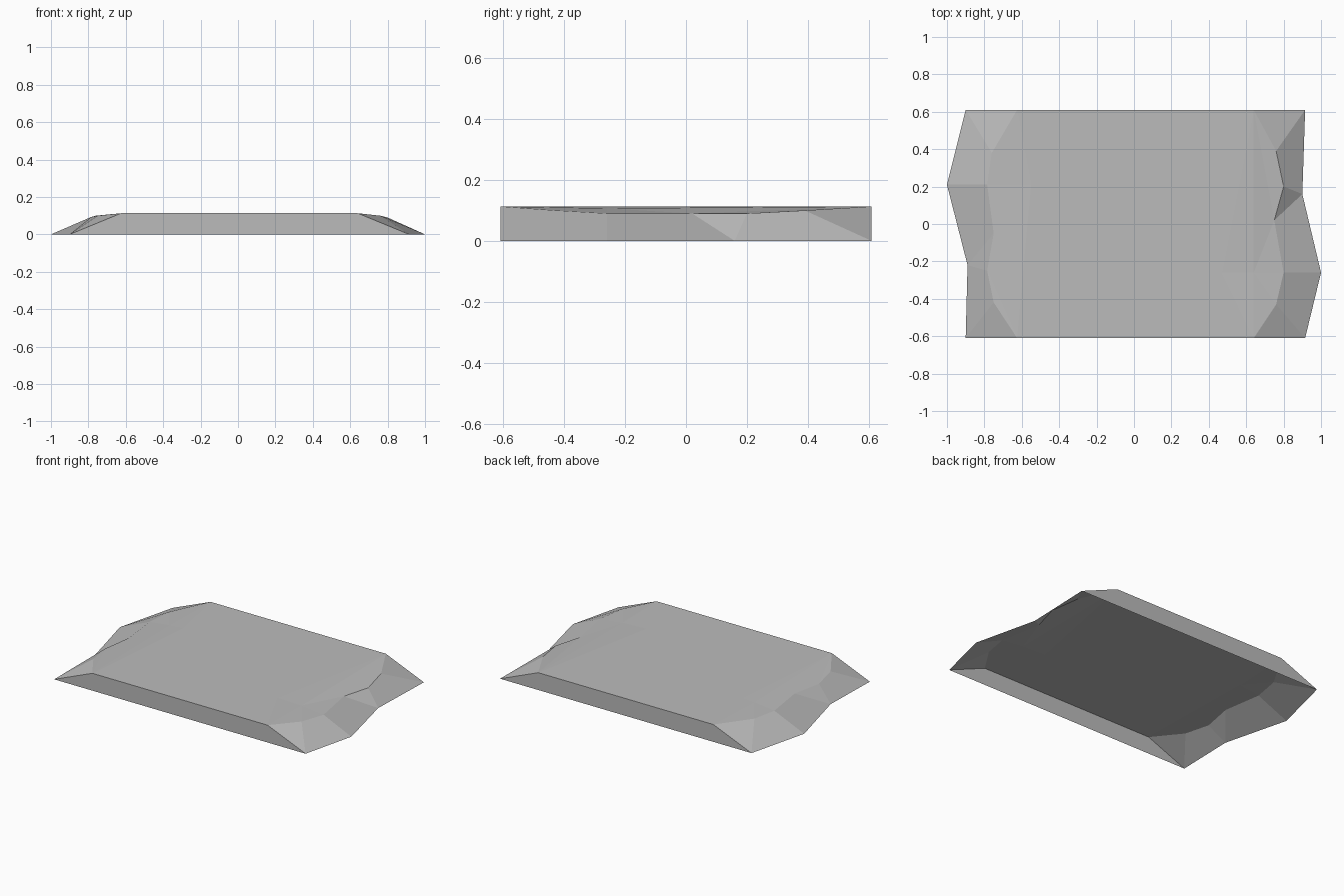
import bpy
import bmesh

default_cube = bpy.data.objects.get("Cube")
if default_cube:
    bpy.data.objects.remove(default_cube, do_unlink=True)

HALF_DEPTH = 0.61
TOP = 0.113

# Plain grey material
grey = bpy.data.materials.new("stone_grey")
grey.use_nodes = True
colour = (0.5, 0.5, 0.5, 1.0)
grey.diffuse_color = colour
grey.node_tree.nodes["Principled BSDF"].inputs["Base Color"].default_value = colour

bm = bmesh.new()


def add_points(points):
    return [bm.verts.new(point) for point in points]


def add_end(foot_points, shoulder_points, top_corner, dent, crest):
    """Chipped sloping end: foot outline, shoulder line and shallow dent.
    Returns the first foot, last foot and the top edge of the end."""
    foot = add_points(foot_points)
    shoulder = add_points(shoulder_points)
    first, last = add_points((top_corner, (top_corner[0], -top_corner[1], TOP)))
    hollow, peak = add_points((dent, crest))

    # Steep broken faces between foot and shoulder
    s, f = shoulder, foot
    for face in (
        (first, f[0], s[0]),
        (s[0], f[0], f[1], s[1]),
        (s[1], f[1], f[2], s[2]),
        (s[2], f[2], s[3]),
        (s[3], f[2], f[3], s[4]),
        (s[4], f[3], last),
    ):
        bm.faces.new(face)

    # Gentle worn faces between shoulder and top
    rim = [first] + shoulder + [last]
    fan_end = 4
    for a, b in zip(rim[:fan_end], rim[1:fan_end]):
        bm.faces.new((hollow, a, b))
    for a, b in zip(rim[fan_end - 1:-1], rim[fan_end:]):
        bm.faces.new((last, a, b)) if b is not last else None
    bm.faces.new((hollow, rim[fan_end - 1], last))
    bm.faces.new((first, hollow, peak))
    bm.faces.new((peak, hollow, last))
    return foot[0], foot[-1], [first, peak, last]


# Left end, listed front to back
left = add_end(
    [(0.915, -HALF_DEPTH, 0), (1, -0.26, 0), (0.9, 0.16, 0), (0.915, HALF_DEPTH, 0)],
    [(0.76, -0.43, 0.1), (0.8, -0.26, 0.09), (0.75, 0.02, 0.09),
     (0.8, 0.2, 0.09), (0.76, 0.39, 0.1)],
    (0.64, -HALF_DEPTH, TOP), (0.64, -0.26, 0.107), (0.47, -0.26, TOP))

# Right end, listed back to front
right = add_end(
    [(-0.9, HALF_DEPTH, 0), (-1, 0.21, 0), (-0.89, -0.22, 0), (-0.9, -HALF_DEPTH, 0)],
    [(-0.76, 0.38, 0.1), (-0.785, 0.21, 0.093), (-0.75, -0.05, 0.097),
     (-0.785, -0.25, 0.093), (-0.75, -0.42, 0.1)],
    (-0.625, HALF_DEPTH, TOP), (-0.64, 0.21, 0.109), (-0.55, 0.21, TOP))

# Flat top and the upright front and back walls; the underside is open
bm.faces.new(left[2] + right[2])
bm.faces.new((right[1], left[0], left[2][0], right[2][-1]))
bm.faces.new((left[1], right[0], right[2][0], left[2][-1]))

bmesh.ops.recalc_face_normals(bm, faces=bm.faces)
bm.normal_update()
top_face = max(bm.faces, key=lambda face: face.calc_area())
if top_face.normal.z < 0:
    bmesh.ops.reverse_faces(bm, faces=bm.faces)

mesh = bpy.data.meshes.new("slab_shell")
bm.to_mesh(mesh)
bm.free()
mesh.materials.append(grey)
slab = bpy.data.objects.new("slab_shell", mesh)
bpy.context.collection.objects.link(slab)
